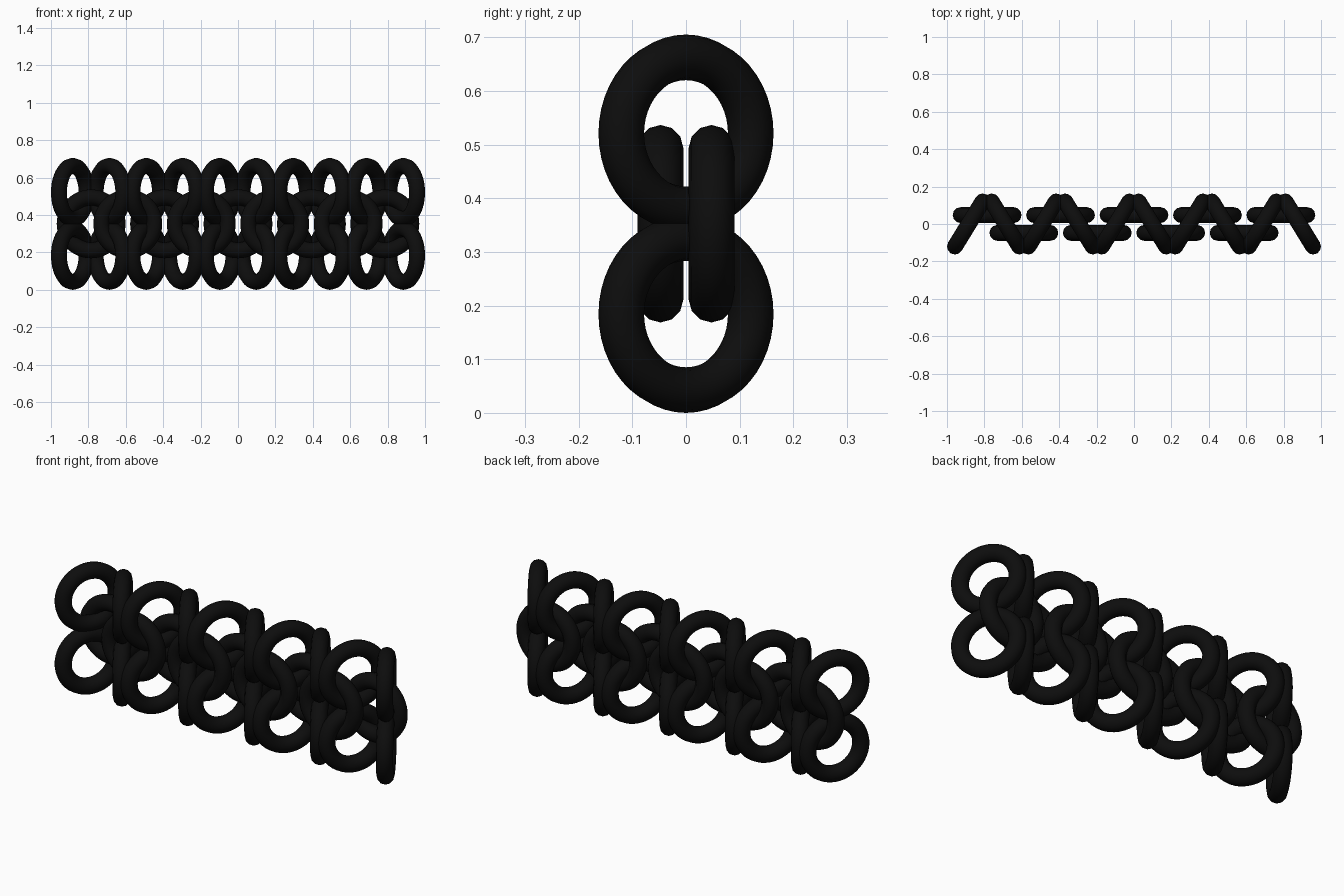
import bpy
from math import radians

if "Cube" in bpy.data.objects:
    bpy.data.objects.remove(bpy.data.objects["Cube"])

MAJOR, MINOR = 0.1415, 0.0425     # ring radius and wire radius
OUTER = MAJOR + MINOR
TOP = 0.705                       # overall height
COUNT, X_END = 10, 0.8835
PITCH = 2 * X_END / (COUNT - 1)
TILT = radians(58.5)

black = bpy.data.materials.new("black_metal")
black.diffuse_color = (0.004, 0.004, 0.004, 1)
black.use_nodes = True
black.node_tree.nodes["Principled BSDF"].inputs["Base Color"].default_value = black.diffuse_color

# One master ring mesh shared by every link
bpy.ops.mesh.primitive_torus_add(major_radius=MAJOR, minor_radius=MINOR,
                                 major_segments=48, minor_segments=12)
master = bpy.context.object
bpy.ops.object.shade_smooth()
mesh = master.data
mesh.name = "ring"
mesh.materials.append(black)
bpy.data.objects.remove(master)


def ring(name, location, turn):
    """Upright ring turned about z."""
    obj = bpy.data.objects.new(name, mesh)
    obj.location = location
    obj.rotation_euler = (radians(90), 0, turn)
    bpy.context.collection.objects.link(obj)


# Upper and lower rows, leaning alternately
for i in range(COUNT):
    x = -X_END + i * PITCH
    turn = TILT if i % 2 == 0 else -TILT
    ring(f"lower_ring_{i + 1}", (x, 0, OUTER), turn)
    ring(f"upper_ring_{i + 1}", (x, 0, TOP - OUTER), turn)

# Connecting rings between the rows, alternately behind and in front
for i in range(COUNT - 1):
    x = -X_END + (i + 0.5) * PITCH
    y = 0.0475 if i % 2 == 0 else -0.0475
    ring(f"connecting_ring_{i + 1}", (x, y, TOP / 2), 0)
